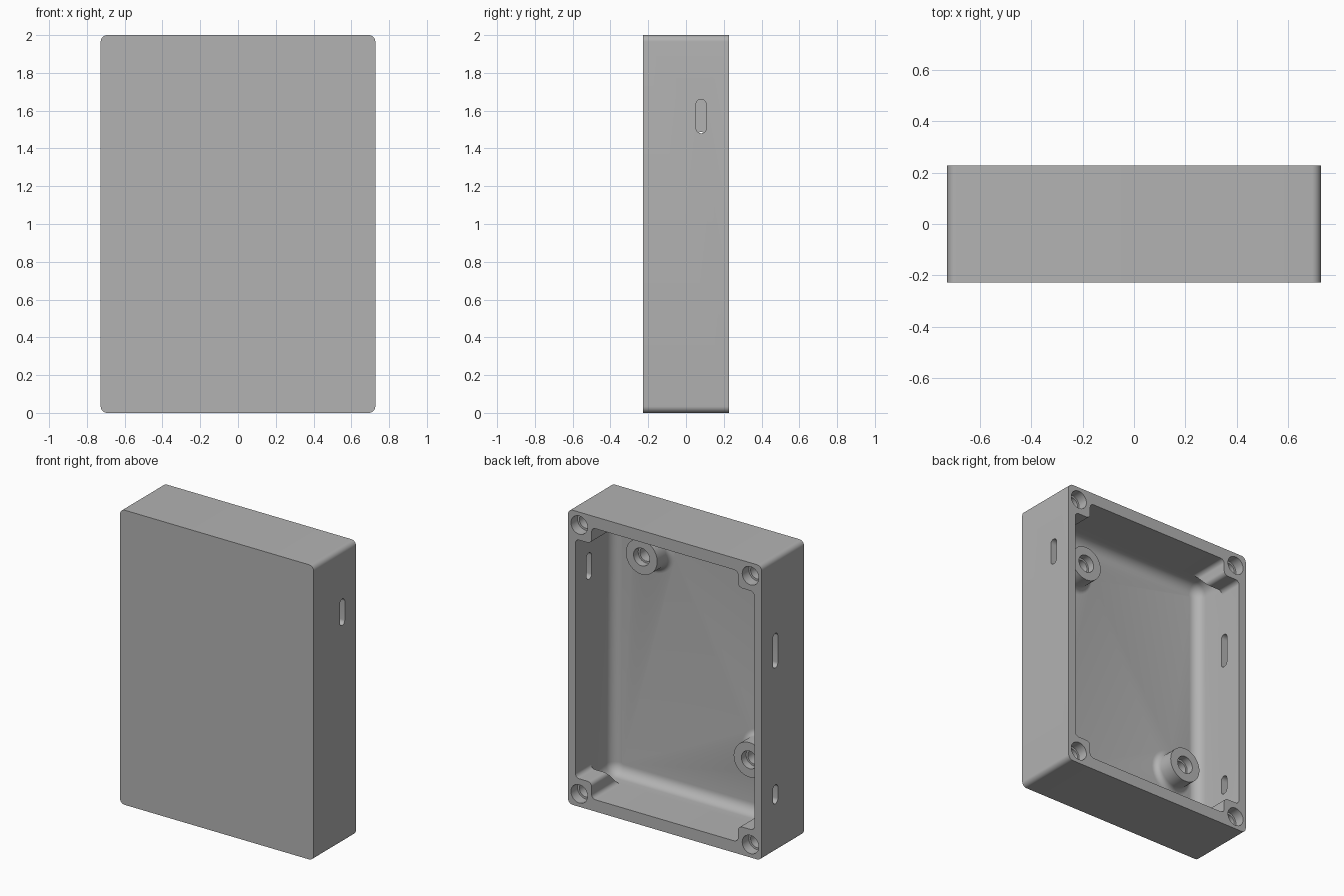
import bpy, bmesh
from math import cos, sin, pi

if "Cube" in bpy.data.objects:
    bpy.data.objects.remove(bpy.data.objects["Cube"])

W, D, H = 0.727, 0.227, 2.0            # half width, half depth, height
IN_X, IN_Z = W - 0.055, 0.92           # cavity half sizes
FLOOR, FILLET = -0.172, 0.07
POST_X, POST_Z = 0.55, 0.81            # inner faces of the corner posts

grey = bpy.data.materials.new("grey_plastic")
grey.use_nodes = True
grey.diffuse_color = (0.45, 0.45, 0.45, 1)
grey.node_tree.nodes["Principled BSDF"].inputs["Base Color"].default_value = grey.diffuse_color


def arc(cu, cv, r, a0, a1, n=8):
    return [(cu + r * cos(a0 + (a1 - a0) * i / n), cv + r * sin(a0 + (a1 - a0) * i / n))
            for i in range(n + 1)]


def rounded(cu, cv, hu, hv, r):
    pts = []
    for k, (su, sv) in enumerate([(1, 1), (-1, 1), (-1, -1), (1, -1)]):
        pts += arc(cu + su * (hu - r), cv + sv * (hv - r), r, k * pi / 2, (k + 1) * pi / 2)
    return pts


def along_y(pts, y):
    return [(u, y, v) for u, v in pts]


def along_x(pts, x):
    return [(x, u, v) for u, v in pts]


def loft(name, rings):
    """Closed solid skinned through matching rings."""
    bm = bmesh.new()
    loops = [[bm.verts.new(p) for p in ring] for ring in rings]
    n = len(loops[0])
    for a, b in zip(loops, loops[1:]):
        for i in range(n):
            j = (i + 1) % n
            bm.faces.new((a[i], a[j], b[j], b[i]))
    bm.faces.new(loops[0])
    bm.faces.new(loops[-1][::-1])
    bmesh.ops.remove_doubles(bm, verts=bm.verts, dist=1e-5)
    bmesh.ops.recalc_face_normals(bm, faces=bm.faces)
    mesh = bpy.data.meshes.new(name)
    bm.to_mesh(mesh)
    bm.free()
    mesh.materials.append(grey)
    ob = bpy.data.objects.new(name, mesh)
    bpy.context.collection.objects.link(ob)
    return ob


def combine(target, tool, operation):
    """Apply a boolean and discard the tool."""
    mod = target.modifiers.new(tool.name, "BOOLEAN")
    mod.operation, mod.solver, mod.object = operation, "EXACT", tool
    bpy.context.view_layer.objects.active = target
    bpy.ops.object.modifier_apply(modifier=mod.name)
    bpy.data.objects.remove(tool)


def lathe(name, x, z, profile):
    return loft(name, [along_y(rounded(x, z, r, r, r), y) for r, y in profile])


# Shell with a filleted tray cavity open to the back
outline = rounded(0, 1, W, 1, 0.035)
case = loft("enclosure_case", [along_y(outline, -D), along_y(outline, D)])
levels = [(0, D + 0.1)] + [(FILLET * (1 - cos(a)), FLOOR + FILLET * (1 - sin(a)))
                           for a in [i * pi / 16 for i in range(9)]]
cavity = loft("cavity", [along_y(rounded(0, 1, IN_X - d, IN_Z - d, 0.08 - d), y)
                         for d, y in levels])
combine(case, cavity, "DIFFERENCE")

# Corner screw posts, sloping back into the top and bottom walls
R = 0.03
for sx in (1, -1):
    for sz in (1, -1):
        section = [(W - 0.03, IN_Z + 0.04), (W - 0.03, POST_Z - R)]
        section += arc(IN_X - R, POST_Z - R, R, 0, pi / 2)
        section += arc(POST_X + R, POST_Z + R, R, 1.5 * pi, pi)
        section += arc(POST_X - R, IN_Z - R, R, 0, pi / 2)
        section += [(POST_X - R, IN_Z + 0.04)]
        section = [(sx * u, 1 + sz * v) for u, v in section]
        post = loft("post", [along_y(section, -0.1), along_y(section, D)])
        side = [(D + 0.1, 0.7), (0.06, 0.7), (0.06, POST_Z), (-0.05, IN_Z),
                (-0.09, 0.98), (D + 0.1, 0.98)]
        side = [(y, 1 + sz * v) for y, v in side]
        wedge = loft("wedge", [along_x(side, sx * 0.4), along_x(side, sx * 0.8)])
        combine(post, wedge, "INTERSECT")
        combine(case, post, "UNION")
        hole = lathe("screw_hole", sx * 0.643, 1 + sz * 0.912,
                     [(0.062, D + 0.1), (0.062, D - 0.07), (0.048, D - 0.07), (0.048, D - 0.16)])
        combine(case, hole, "DIFFERENCE")

# Mounting bosses with filleted feet and stepped holes
BOSS_TOP, FOOT = -0.037, 0.04
for x, z in [(0.36, 1.67), (-0.45, 0.51)]:
    foot = [(0.118 + FOOT * (1 - sin(a)), FLOOR + FOOT * (1 - cos(a)))
            for a in [i * pi / 12 for i in range(7)]]
    boss = lathe("boss", x, z, [(0.118 + FOOT, FLOOR - 0.02)] + foot + [(0.118, BOSS_TOP)])
    combine(case, boss, "UNION")
    hole = lathe("boss_hole", x, z, [(0.06, 0.05), (0.06, BOSS_TOP - 0.05),
                                     (0.047, BOSS_TOP - 0.05), (0.047, FLOOR + 0.01)])
    combine(case, hole, "DIFFERENCE")

# Cable slots through the side walls
for sx, z, half in [(1, 1.57, 0.09), (-1, 1.37, 0.117), (-1, 0.395, 0.064)]:
    oval = rounded(0.08, z, 0.027, half, 0.027)
    slot = loft("slot", [along_x(oval, sx * 0.6), along_x(oval, sx * 0.8)])
    combine(case, slot, "DIFFERENCE")

# Smooth fillets, crisp edges
bpy.ops.object.select_all(action="DESELECT")
case.select_set(True)
bpy.context.view_layer.objects.active = case
bpy.ops.object.shade_smooth_by_angle(angle=pi / 6)
